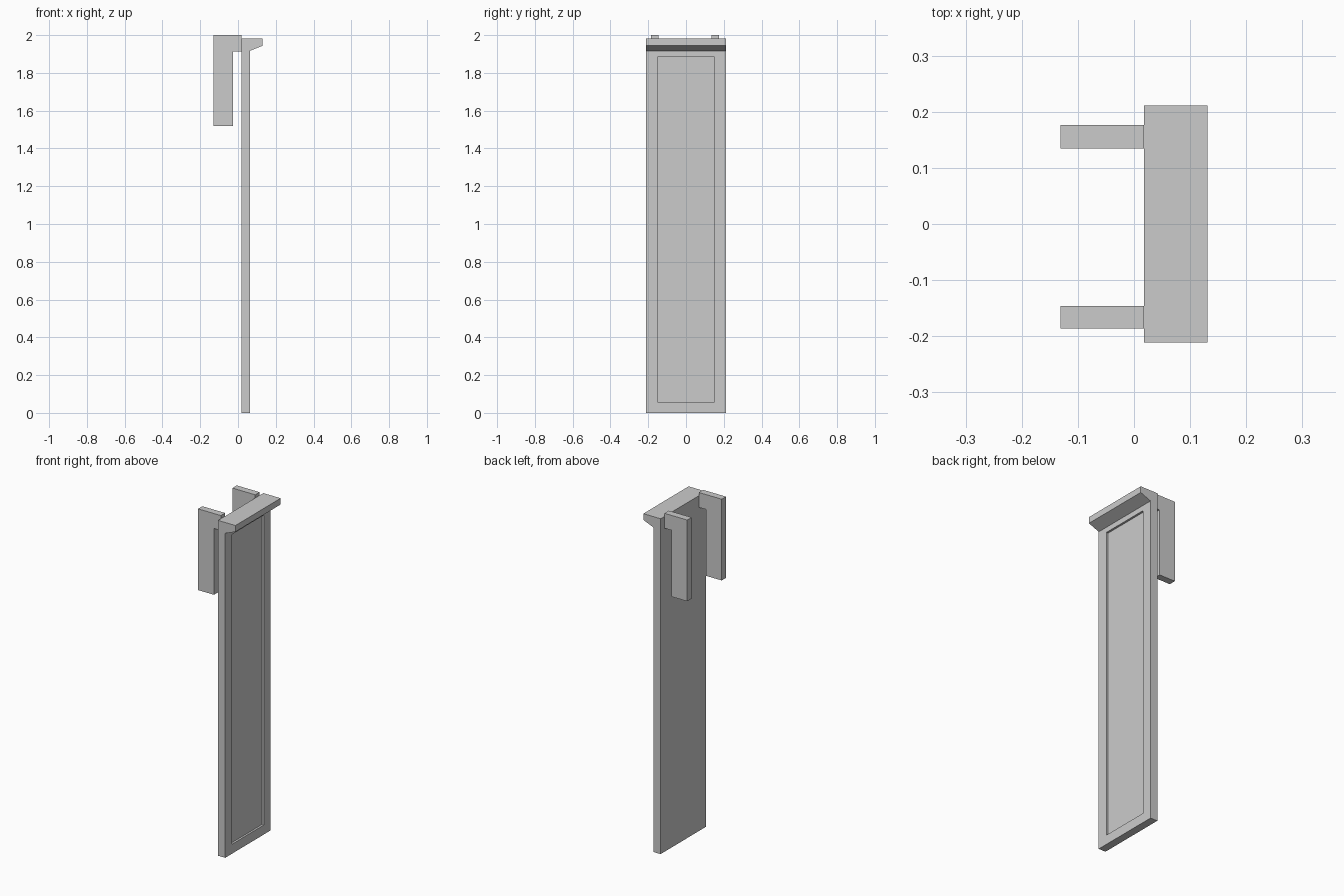
import bpy
import bmesh

cube = bpy.data.objects.get("Cube")
if cube:
    bpy.data.objects.remove(cube, do_unlink=True)

grey = bpy.data.materials.new("plain_grey")
grey.use_nodes = True
colour = (0.6, 0.6, 0.6, 1)
grey.diffuse_color = colour
grey.node_tree.nodes["Principled BSDF"].inputs["Base Color"].default_value = colour


def extruded(name, profile, y0, y1):
    """Extrude an (x, z) profile along y and return the object."""
    bm = bmesh.new()
    face = bm.faces.new([bm.verts.new((x, y0, z)) for x, z in profile])
    result = bmesh.ops.extrude_face_region(bm, geom=[face])
    verts = [v for v in result["geom"] if isinstance(v, bmesh.types.BMVert)]
    bmesh.ops.translate(bm, verts=verts, vec=(0, y1 - y0, 0))
    bmesh.ops.recalc_face_normals(bm, faces=bm.faces)
    mesh = bpy.data.meshes.new(name)
    bm.to_mesh(mesh)
    bm.free()
    mesh.materials.append(grey)
    obj = bpy.data.objects.new(name, mesh)
    bpy.context.collection.objects.link(obj)
    return obj


back, front, edge = 0.018, 0.064, 0.131
half_width, neck, top = 0.211, 1.917, 1.981

# Tall slab
slab = extruded("panel_slab", [(back, 0), (front, 0), (front, neck), (back, neck)],
                -half_width, half_width)

# Recessed field on the outer face of the slab
bm = bmesh.new()
bm.from_mesh(slab.data)
outer = max(bm.faces, key=lambda f: f.normal.x)
bmesh.ops.inset_individual(bm, faces=[outer], thickness=0.03)
for v in outer.verts:
    v.co.y = 0.149 if v.co.y > 0 else -0.149
    v.co.z = 1.886 if v.co.z > 1 else 0.056
floor = bmesh.ops.extrude_face_region(bm, geom=[outer])["geom"]
bmesh.ops.translate(bm, vec=(-0.012, 0, 0),
                    verts=[v for v in floor if isinstance(v, bmesh.types.BMVert)])
if outer.is_valid:
    bmesh.ops.delete(bm, geom=[outer], context="FACES_ONLY")
bmesh.ops.recalc_face_normals(bm, faces=bm.faces)
bm.to_mesh(slab.data)
bm.free()

# Overhanging cap with a sloped underside
extruded("top_cap", [(back, neck), (front, neck), (edge, 1.944), (edge, top), (back, top)],
         -half_width, half_width)

# Pair of hooks behind the slab
hook = [(-edge, 1.52), (-0.027, 1.52), (-0.027, 1.912), (back, 1.912), (back, 2), (-edge, 2)]
for name, y0, y1 in (("front_hook", -0.186, -0.146), ("rear_hook", 0.135, 0.176)):
    extruded(name, hook, y0, y1)
